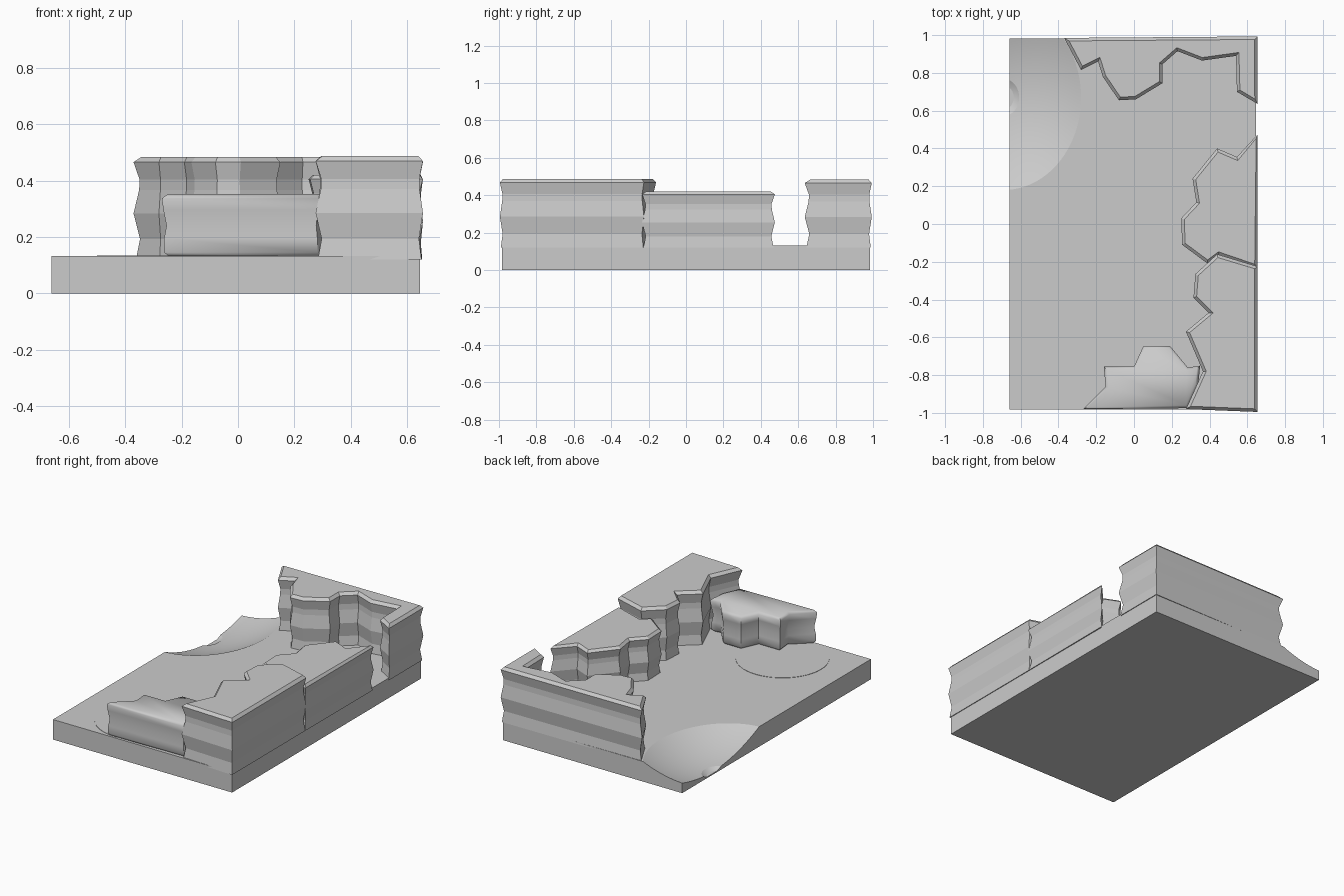
import bpy, bmesh, math
from mathutils import Vector

if "Cube" in bpy.data.objects:
    bpy.data.objects.remove(bpy.data.objects["Cube"])


def make_object(name, bm):
    bmesh.ops.recalc_face_normals(bm, faces=bm.faces)
    mesh = bpy.data.meshes.new(name)
    bm.to_mesh(mesh)
    bm.free()
    ob = bpy.data.objects.new(name, mesh)
    bpy.context.collection.objects.link(ob)
    return ob


def inset(points, d):
    # mitred inward offset of a closed outline
    pts = [Vector(p) for p in points]
    area = sum(a.x * b.y - b.x * a.y for a, b in zip(pts, pts[1:] + pts[:1]))
    s = 1 if area > 0 else -1
    out = []
    for i, p in enumerate(pts):
        e1 = (p - pts[i - 1]).normalized()
        e2 = (pts[(i + 1) % len(pts)] - p).normalized()
        n1 = Vector((-e1.y, e1.x)) * s
        n2 = Vector((-e2.y, e2.x)) * s
        m = n1 + n2
        out.append(p + m * (d / max(1 + n1.dot(n2), 0.5)))
    return out


def loft(bm, rings):
    for a, b in zip(rings, rings[1:]):
        for i in range(len(a)):
            j = (i + 1) % len(a)
            bm.faces.new((a[i], a[j], b[j], b[i]))
    bm.faces.new(rings[0])
    bm.faces.new(rings[-1])


def cliff(name, outline, z0, z1, layers, smooth=None):
    # stacked, eroded rock layers: (height fraction, inset)
    bm = bmesh.new()
    rings = [[bm.verts.new((p.x, p.y, z0 + (z1 - z0) * f))
              for p in inset(outline, d)] for f, d in layers]
    loft(bm, rings)
    ob = make_object(name, bm)
    if smooth:
        ob.data.polygons.foreach_set("use_smooth", [True] * len(ob.data.polygons))
        ob.data.set_sharp_from_angle(angle=math.radians(smooth))
    return ob


# base slab
bm = bmesh.new()
bmesh.ops.create_cube(bm, size=1)
for v in bm.verts:
    v.co = (v.co.x * 1.305 - 0.0075, v.co.y * 1.965, (v.co.z + 0.5) * 0.132)
slab = make_object("base_slab", bm)

# crater cutter: lathed bowl with a small pit at its centre
bm = bmesh.new()
profile = [(0.13, 0.008), (0.17, 0.016)]
profile += [(t, 0.132 - 0.112 * (1 - t * t)) for t in
            [0.2 + 0.8 * k / 14 for k in range(15)]] + [(1.0, 0.3)]
seg = 96
rings = [[bm.verts.new((-0.69 + 0.41 * r * math.cos(2 * math.pi * k / seg),
                        0.67 + 0.49 * r * math.sin(2 * math.pi * k / seg), z))
          for k in range(seg)] for r, z in profile]
loft(bm, rings)
cutter = make_object("crater_cutter", bm)
cutter.data.polygons.foreach_set("use_smooth", [len(p.vertices) == 4 for p in cutter.data.polygons])
cutter.hide_render = True
mod = slab.modifiers.new("crater", "BOOLEAN")
mod.operation, mod.solver, mod.object = "DIFFERENCE", "EXACT", cutter
bpy.context.view_layer.objects.active = slab
slab.select_set(True)
bpy.ops.object.modifier_apply(modifier="crater")
bpy.data.objects.remove(cutter)
bpy.ops.object.shade_smooth_by_angle(angle=math.radians(15))

# low round patch on the floor
bm = bmesh.new()
bmesh.ops.create_cone(bm, cap_ends=True, segments=48, radius1=0.28, radius2=0.28, depth=0.01)
for v in bm.verts:
    v.co += Vector((-0.22, -0.69, 0.129))
make_object("floor_patch", bm)

# cliffs
rock = [(0, 0.005), (0.2, 0.014), (0.45, 0.0), (0.68, 0.012), (0.78, 0.013), (0.95, 0.0), (1, 0.016)]
cliff("back_cliff", [(-0.37, 0.985), (-0.28, 0.815), (-0.19, 0.86), (-0.165, 0.78), (-0.08, 0.655),
                     (0.01, 0.66), (0.15, 0.745), (0.15, 0.845), (0.23, 0.915), (0.36, 0.865),
                     (0.54, 0.89), (0.545, 0.70), (0.655, 0.635), (0.655, 0.993)],
      0.12, 0.483, rock)
cliff("right_cliff", [(0.655, 0.475), (0.545, 0.355), (0.44, 0.40), (0.31, 0.24), (0.33, 0.115),
                      (0.25, 0.03), (0.255, -0.11), (0.39, -0.21), (0.45, -0.165), (0.655, -0.235)],
      0.12, 0.42, rock)
cliff("front_right_cliff", [(0.655, -0.995), (0.275, -0.98), (0.365, -0.78), (0.275, -0.57),
                            (0.395, -0.47), (0.315, -0.39), (0.325, -0.265), (0.44, -0.16), (0.655, -0.225)],
      0.12, 0.487, rock)

# rounded low cliff at the front
soft = [(0, 0.02), (0.08, 0.006), (0.3, 0.006), (0.5, 0.012), (0.75, 0.004), (0.93, 0.0), (1, 0.015)]
cliff("front_low_cliff", [(-0.27, -0.98), (-0.15, -0.86), (-0.16, -0.755), (0.0, -0.755), (0.05, -0.645),
                          (0.19, -0.645), (0.285, -0.76), (0.35, -0.75), (0.34, -0.85), (0.285, -0.975)],
      0.128, 0.352, soft, smooth=60)
